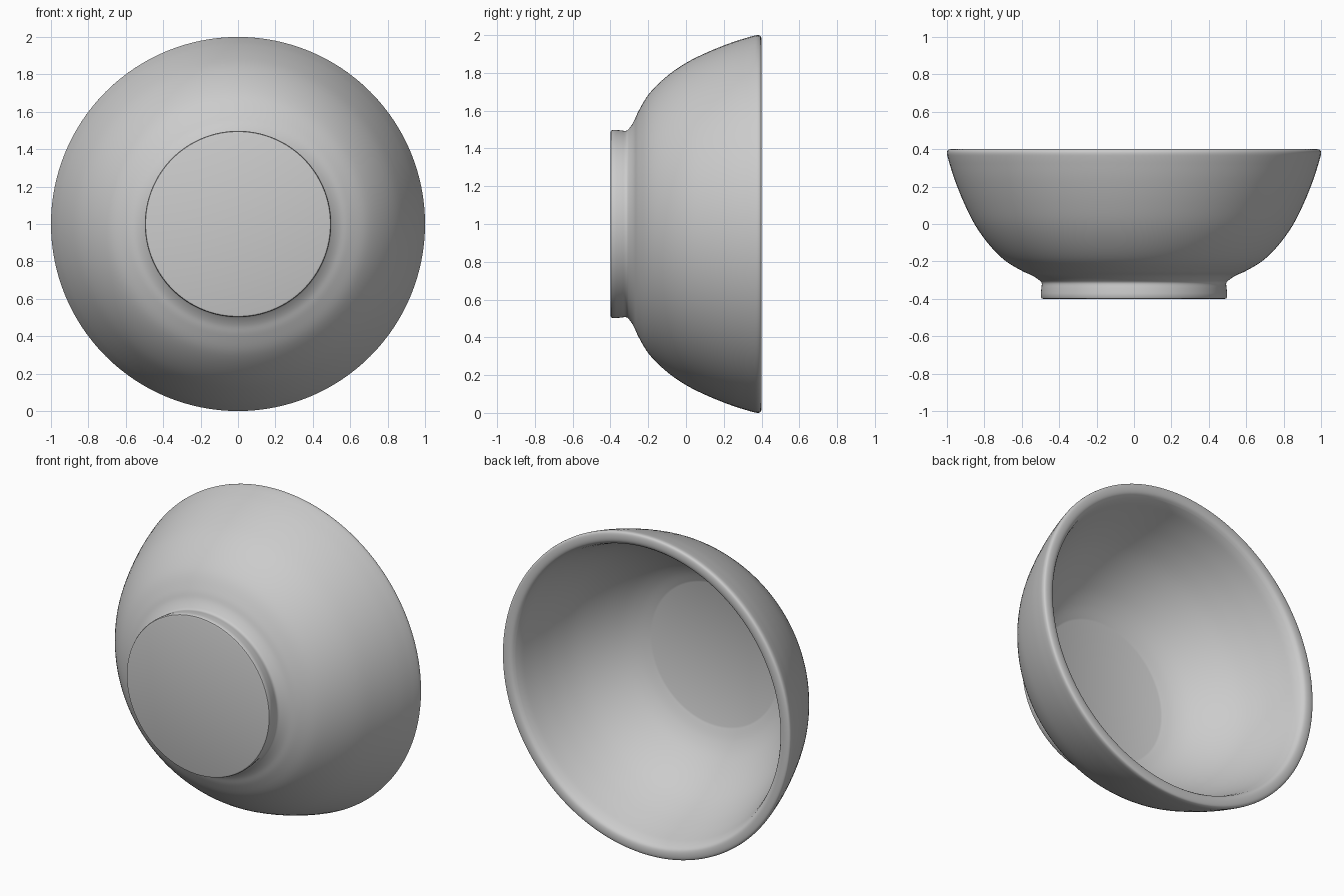
import bpy, bmesh, math
from mathutils import Vector, Matrix

if "Cube" in bpy.data.objects:
    bpy.data.objects.remove(bpy.data.objects["Cube"])

SEGMENTS = 128
CENTRE = Vector((0, 0, 1))


def smooth_path(points, steps=5):
    """Catmull-Rom curve through (radius, y) points."""
    pts = [Vector(p) for p in points]
    pts = [pts[0]] + pts + [pts[-1]]
    out = []
    for a, b, c, d in zip(pts, pts[1:], pts[2:], pts[3:]):
        for i in range(steps):
            t = i / steps
            out.append(0.5 * (2 * b + (c - a) * t + (2 * a - 5 * b + 4 * c - d) * t * t
                              + (3 * b - a - 3 * c + d) * t ** 3))
    return out + [pts[-1]]


# Outer side: foot ring, then wall up to the rim
foot = [(0.485, -0.40), (0.494, -0.397), (0.498, -0.388), (0.498, -0.37)]
wall = smooth_path([(0.495, -0.34), (0.494, -0.315), (0.51, -0.298), (0.545, -0.275),
                    (0.60, -0.25), (0.69, -0.195), (0.775, -0.11), (0.85, -0.005),
                    (0.91, 0.115), (0.96, 0.24), (0.99, 0.335)])
# Rounded rim, then inside wall down to the flat floor
rim = smooth_path([(0.998, 0.365), (1.0, 0.38), (0.996, 0.394), (0.98, 0.40),
                   (0.955, 0.40), (0.935, 0.393), (0.92, 0.375)], 3)
inside = smooth_path([(0.905, 0.335), (0.875, 0.24), (0.83, 0.12), (0.77, 0.0),
                      (0.69, -0.11), (0.60, -0.20), (0.52, -0.255), (0.44, -0.29)])
profile = [(0, -0.40)] + foot + wall + rim + inside + [(0, -0.29)]

# Bowl turned around the y axis, opening towards the back
bm = bmesh.new()
verts = [bm.verts.new(CENTRE + Vector((p[0], p[1], 0))) for p in profile]
edges = [bm.edges.new(pair) for pair in zip(verts, verts[1:])]
bmesh.ops.spin(bm, geom=verts + edges, cent=CENTRE, axis=(0, 1, 0),
               angle=math.tau, steps=SEGMENTS, use_duplicate=False)
bmesh.ops.remove_doubles(bm, verts=bm.verts, dist=0.0005)
bmesh.ops.recalc_face_normals(bm, faces=bm.faces)
mesh = bpy.data.meshes.new("bowl")
bm.to_mesh(mesh)
bm.free()

bowl = bpy.data.objects.new("bowl", mesh)
bpy.context.collection.objects.link(bowl)
bpy.context.view_layer.objects.active = bowl
bowl.select_set(True)
bpy.ops.object.shade_smooth_by_angle(angle=math.radians(40))
